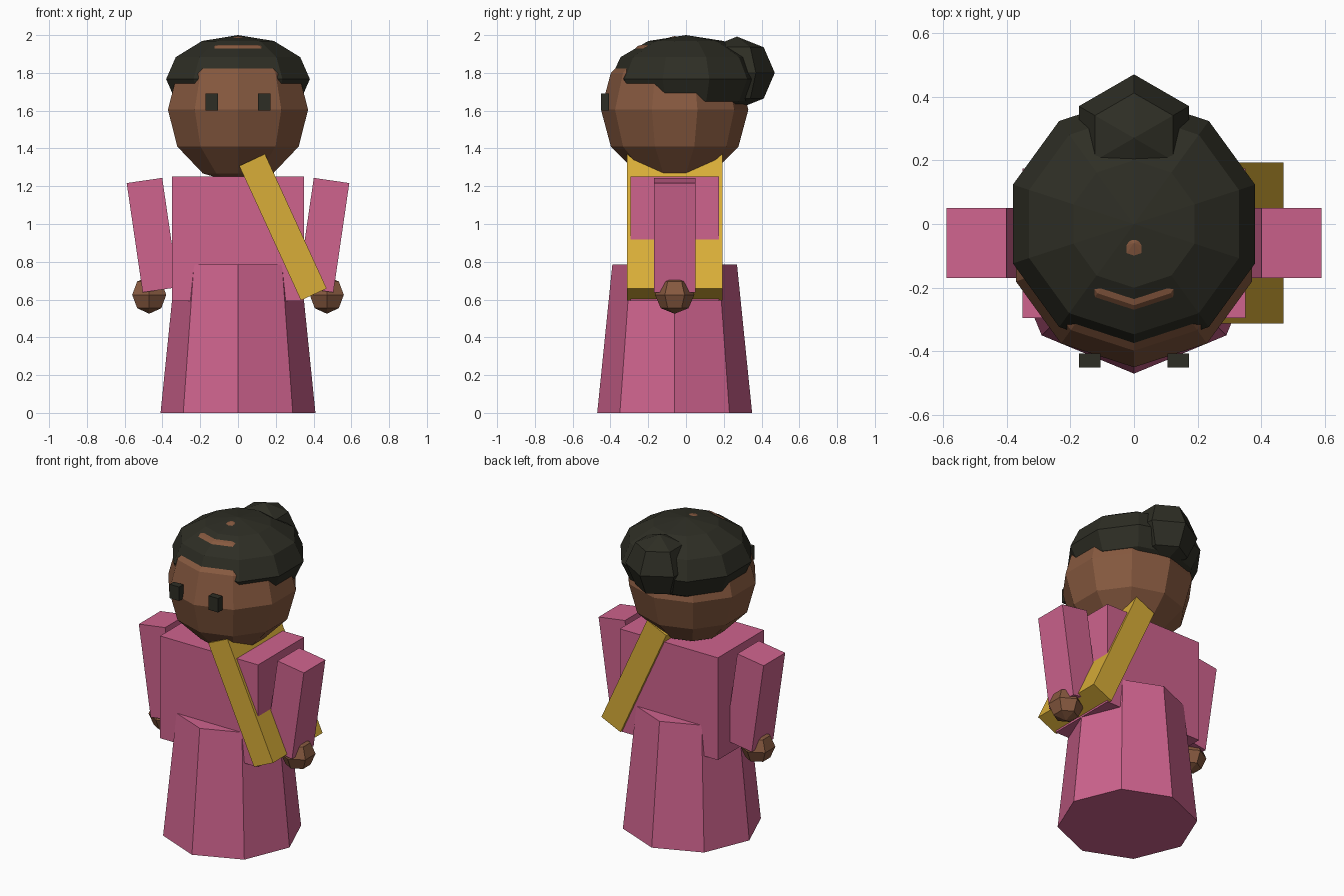
import bpy, math

if "Cube" in bpy.data.objects:
    bpy.data.objects.remove(bpy.data.objects["Cube"])


def material(name, rgb):
    m = bpy.data.materials.new(name)
    m.diffuse_color = (*rgb, 1)
    m.use_nodes = True
    m.node_tree.nodes["Principled BSDF"].inputs["Base Color"].default_value = m.diffuse_color
    return m


PINK = material("pink cloth", (0.62, 0.125, 0.27))
YELLOW = material("yellow strap", (0.69, 0.42, 0.04))
SKIN = material("brown skin", (0.24, 0.10, 0.05))
DARK = material("dark hair", (0.027, 0.027, 0.018))


def make(name, verts, faces, mat, loc, tilt=0):
    me = bpy.data.meshes.new(name)
    me.from_pydata(verts, [], faces)
    me.materials.append(mat)
    ob = bpy.data.objects.new(name, me)
    ob.location = loc
    ob.rotation_euler.y = tilt
    bpy.context.collection.objects.link(ob)
    return ob


def box(name, size, loc, mat, tilt=0):
    x, y, z = (s / 2 for s in size)
    verts = [(a, b, c) for a in (-x, x) for b in (-y, y) for c in (-z, z)]
    faces = [(0, 1, 3, 2), (4, 6, 7, 5), (0, 4, 5, 1), (2, 3, 7, 6), (0, 2, 6, 4), (1, 5, 7, 3)]
    return make(name, verts, faces, mat, loc, tilt)


def lathe(name, profile, n, loc, mat):
    """Spin (radius, z) rings, listed bottom to top, with one corner at -y; radius 0 makes a pole."""
    verts, rings, faces = [], [], []
    for r, z in profile:
        k = 1 if r == 0 else n
        ring = []
        for i in range(k):
            a = 2 * math.pi * i / n
            ring.append(len(verts))
            verts.append((r * math.sin(a), -r * math.cos(a), z))
        rings.append(ring)
    for lo, hi in zip(rings, rings[1:]):
        for i in range(n):
            j = (i + 1) % n
            if len(lo) == 1:
                faces.append((lo[0], hi[j], hi[i]))
            elif len(hi) == 1:
                faces.append((lo[i], lo[j], hi[0]))
            else:
                faces.append((lo[i], lo[j], hi[j], hi[i]))
    if len(rings[0]) > 1:
        faces.append(tuple(reversed(rings[0])))
    if len(rings[-1]) > 1:
        faces.append(tuple(rings[-1]))
    return make(name, verts, faces, mat, loc)


def ball(name, r, rz, n, steps, loc, mat):
    prof = []
    for i in range(steps + 1):
        a = math.pi * i / steps
        prof.append((0 if i in (0, steps) else r * math.sin(a), -rz * math.cos(a)))
    return lathe(name, prof, n, loc, mat)


# Clothing
lathe("skirt", [(0.41, 0), (0.33, 0.785)], 8, (0, -0.06, 0), PINK)
box("torso", (0.70, 0.47, 0.66), (0, -0.06, 0.922), PINK)
box("shoulder_strap", (0.15, 0.505, 0.783), (0.238, -0.06, 0.983), YELLOW, -0.43)

# Head, hair and bun
ball("head", 0.39, 0.39, 10, 6, (0, -0.06, 1.605), SKIN)
ball("hair", 0.40, 0.233, 10, 6, (0, 0, 1.767), DARK)
ball("hair_bun", 0.20, 0.192, 6, 4, (0, 0.27, 1.80), DARK)

# Paired parts
for side, s in (("left", -1), ("right", 1)):
    box(side + "_arm", (0.19, 0.22, 0.585), (s * 0.453, -0.06, 0.941), PINK, -s * -0.145)
    ball(side + "_hand", 0.104, 0.1, 6, 4, (s * 0.47, -0.06, 0.625), SKIN)
    box(side + "_eye", (0.068, 0.043, 0.09), (s * 0.139, -0.4285, 1.647), DARK)
